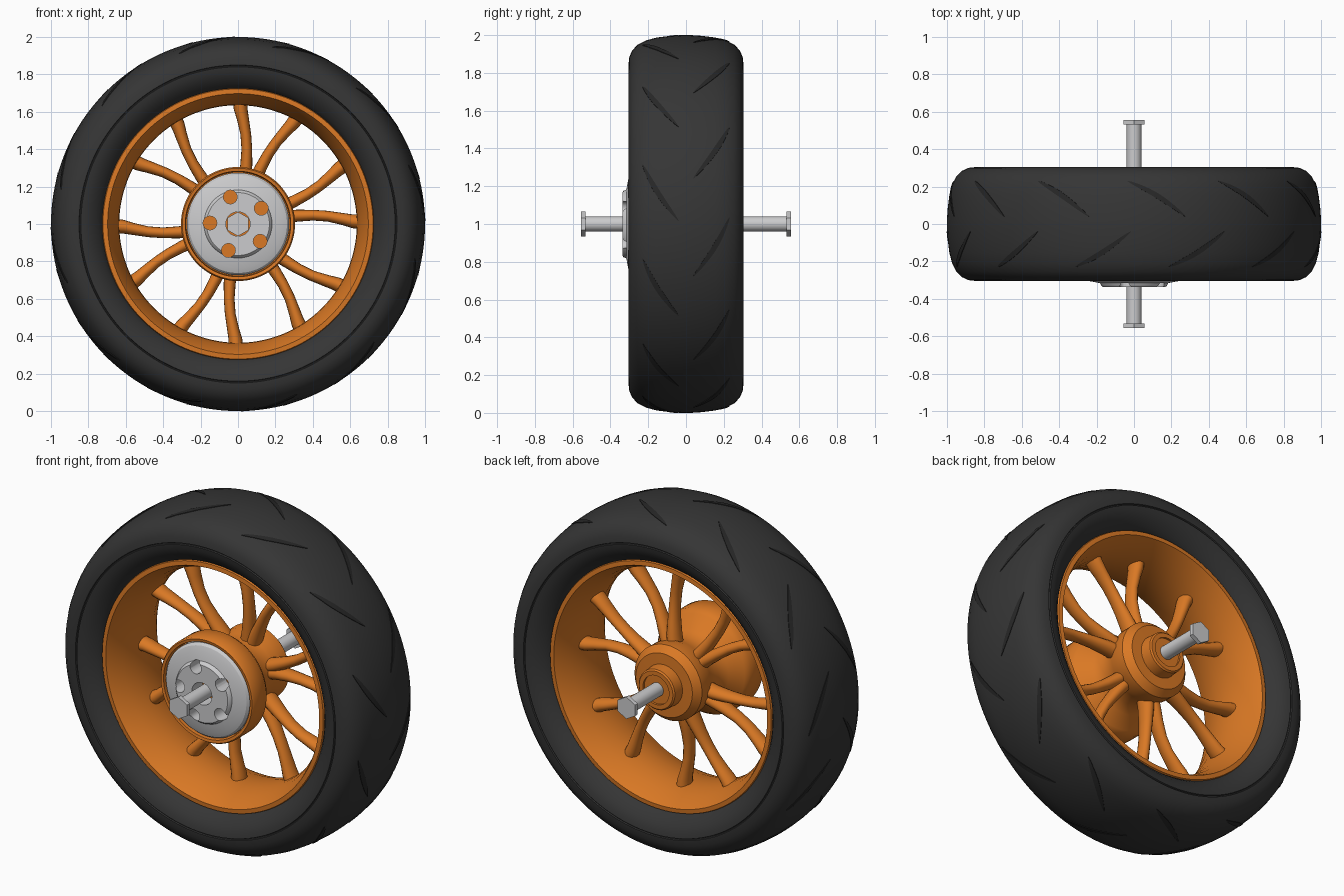
import bpy, bmesh, math
from mathutils import Vector

if "Cube" in bpy.data.objects:
    bpy.data.objects.remove(bpy.data.objects["Cube"])

AXLE_Z = 1.0


def material(name, rgb):
    m = bpy.data.materials.new(name)
    m.diffuse_color = (*rgb, 1)
    m.use_nodes = True
    m.node_tree.nodes["Principled BSDF"].inputs["Base Color"].default_value = m.diffuse_color
    return m


RUBBER = material("black_rubber", (0.036, 0.036, 0.036))
GROOVE = material("groove_black", (0.02, 0.02, 0.02))
ORANGE = material("orange_paint", (0.70, 0.19, 0.018))
STEEL = material("light_steel", (0.60, 0.60, 0.61))


def polar(r, angle, y):
    return Vector((r * math.cos(angle), y, AXLE_Z + r * math.sin(angle)))


def finish(bm, name, mat, smooth=35):
    bmesh.ops.recalc_face_normals(bm, faces=bm.faces)
    mesh = bpy.data.meshes.new(name)
    bm.to_mesh(mesh)
    bm.free()
    ob = bpy.data.objects.new(name, mesh)
    bpy.context.collection.objects.link(ob)
    mesh.materials.append(mat)
    if smooth:
        smooth_object(ob, smooth)
    return ob


def activate(ob):
    bpy.ops.object.select_all(action='DESELECT')
    ob.select_set(True)
    bpy.context.view_layer.objects.active = ob


def smooth_object(ob, angle):
    activate(ob)
    bpy.ops.object.shade_smooth_by_angle(angle=math.radians(angle))


def bridge(bm, rings, closed):
    """Join consecutive rings of vertices with quads."""
    n = len(rings[0])
    count = len(rings) if closed else len(rings) - 1
    for i in range(count):
        a, b = rings[i], rings[(i + 1) % len(rings)]
        for j in range(n):
            k = (j + 1) % n
            bm.faces.new((a[j], a[k], b[k], b[j]))


def lathe(name, profile, mat, segments=96, closed=True, smooth=35, start=0.0):
    """Turn an (r, y) profile round the axle; open profiles get end caps."""
    bm = bmesh.new()
    rings = [[bm.verts.new(polar(r, start + math.tau * j / segments, y))
              for j in range(segments)] for r, y in profile]
    bridge(bm, rings, closed)
    if not closed:
        bm.faces.new(rings[0])
        bm.faces.new(rings[-1])
    return finish(bm, name, mat, smooth)


def mirrored(half):
    """Mirror a half profile (ending off y=0) to the front side."""
    return half + [(r, -y) for r, y in reversed(half)]


# Tyre with a moulded line on each sidewall
crown = [(0.85, 0.304), (0.885, 0.300), (0.92, 0.284), (0.95, 0.255),
         (0.972, 0.212), (0.987, 0.155), (0.996, 0.085), (1.0, 0.025)]
side = [(0.71, 0.17), (0.722, 0.222), (0.745, 0.252), (0.78, 0.283),
        (0.815, 0.299), (0.840, 0.304), (0.843, 0.297), (0.847, 0.297)]
lathe("tyre", mirrored(side + crown), RUBBER, 128)

# Barrel-shaped rim
lathe("rim", mirrored([(0.735, 0.05), (0.735, 0.20), (0.722, 0.236),
                       (0.697, 0.238), (0.685, 0.215)])
      [:5] + [(0.655, 0.14), (0.638, 0.06), (0.635, 0.0), (0.638, -0.06), (0.655, -0.14)]
      + [(0.685, -0.215), (0.697, -0.238), (0.722, -0.236), (0.735, -0.20), (0.735, -0.05)],
      ORANGE, 128)


# Curved tread grooves, laid on the crown in a chevron on both halves
def crown_radius(y):
    y = abs(y)
    pts = [(1.0, 0.0)] + crown[::-1]
    for (r0, y0), (r1, y1) in zip(pts, pts[1:]):
        if y <= y1:
            return r0 + (r1 - r0) * (y - y0) / (y1 - y0)
    return 0.85


def tread_grooves(name, sign, offset):
    bm = bmesh.new()
    steps = 14
    for k in range(12):
        base = math.radians(offset + 30 * k)
        strips = []
        for i in range(steps + 1):
            t = i / steps
            y = 0.04 + 0.19 * t + 0.018 * math.sin(math.pi * t)
            a = base + math.radians(18) * (t - 0.5)
            w = 0.001 + 0.011 * math.sin(math.pi * t) ** 0.7
            row = []
            for d in (-w, w):
                yy = sign * (y + d)
                aa = a - d * 0.6
                for lift in (-0.004, 0.003):
                    row.append(bm.verts.new(polar(crown_radius(yy) + lift, aa, yy)))
            strips.append([row[0], row[1], row[3], row[2]])
        bridge(bm, strips, False)
        bm.faces.new(strips[0])
        bm.faces.new(strips[-1])
    finish(bm, name, GROOVE)


tread_grooves("rear_tread_grooves", 1, -7)
tread_grooves("front_tread_grooves", -1, 10)

# Hub: wide front drum, waist, bevelled rear drum and bearing collar
lathe("hub", [(0.04, -0.24), (0.278, -0.24), (0.282, -0.292), (0.298, -0.295),
              (0.305, -0.285), (0.305, -0.17), (0.285, -0.14), (0.215, -0.09),
              (0.19, -0.03), (0.20, 0.05), (0.218, 0.09), (0.22, 0.165),
              (0.185, 0.205), (0.122, 0.207), (0.118, 0.272), (0.11, 0.28),
              (0.085, 0.28), (0.085, 0.268), (0.04, 0.268)], ORANGE)

# Front cover plate with five lug holes
cover = lathe("hub_cover", [(0.065, -0.238), (0.065, -0.337), (0.168, -0.337),
                            (0.176, -0.330), (0.182, -0.316), (0.235, -0.306),
                            (0.262, -0.296), (0.274, -0.28), (0.274, -0.238)],
              STEEL, smooth=None)
for k in range(5):
    bm = bmesh.new()
    centre = polar(0.15, math.radians(106 + 72 * k), 0)
    rings = [[bm.verts.new(centre + Vector((0.037 * math.cos(math.tau * j / 16), y,
                                            0.037 * math.sin(math.tau * j / 16))))
              for j in range(16)] for y in (-0.42, -0.20)]
    bridge(bm, rings, False)
    for ring in rings:
        bm.faces.new(ring)
    cutter = finish(bm, "lug_hole_cutter", STEEL, None)
    cutter.hide_render = True
    activate(cover)
    mod = cover.modifiers.new("lug_hole", 'BOOLEAN')
    mod.operation = 'DIFFERENCE'
    mod.solver = 'EXACT'
    mod.object = cutter
    bpy.ops.object.modifier_apply(modifier=mod.name)
    bpy.data.objects.remove(cutter)
smooth_object(cover, 30)

# Spokes: six converging pairs of curved, flared oval rods
spoke_path = [  # radius, sideways degrees, half width, half depth, y
    (0.16, 8.0, 0.040, 0.055, 0.06), (0.24, 8.0, 0.037, 0.052, 0.055),
    (0.32, 7.0, 0.032, 0.045, 0.045), (0.40, 5.8, 0.029, 0.040, 0.035),
    (0.48, 4.0, 0.029, 0.040, 0.03), (0.56, 1.7, 0.033, 0.045, 0.03),
    (0.61, 0.4, 0.037, 0.050, 0.03), (0.65, 0.0, 0.039, 0.053, 0.03)]


def spoke(name, degrees, bend):
    bm = bmesh.new()
    rings = []
    for r, swing, w, d, y in spoke_path:
        a = math.radians(degrees + bend * swing)
        across = Vector((-math.sin(a), 0, math.cos(a)))
        centre = polar(r, a, y)
        rings.append([bm.verts.new(centre + across * (w * math.cos(math.tau * j / 16))
                                   + Vector((0, d * math.sin(math.tau * j / 16), 0)))
                      for j in range(16)])
    bridge(bm, rings, False)
    bm.faces.new(rings[0])
    bm.faces.new(rings[-1])
    finish(bm, name, ORANGE, 50)


for k in range(6):
    spoke(f"spoke_left_{k + 1}", 89 + 60 * k, -1)
    spoke(f"spoke_right_{k + 1}", 61 + 60 * k, 1)

# Axle rod with a hexagonal head at each end
lathe("axle", [(0.04, -0.54), (0.04, 0.54)], STEEL, 32, closed=False)
for name, s in (("front_axle_head", -1), ("rear_axle_head", 1)):
    lathe(name, [(0.065, s * 0.532), (0.065, s * 0.557)], STEEL, 6,
          closed=False, smooth=None, start=math.pi / 2)
